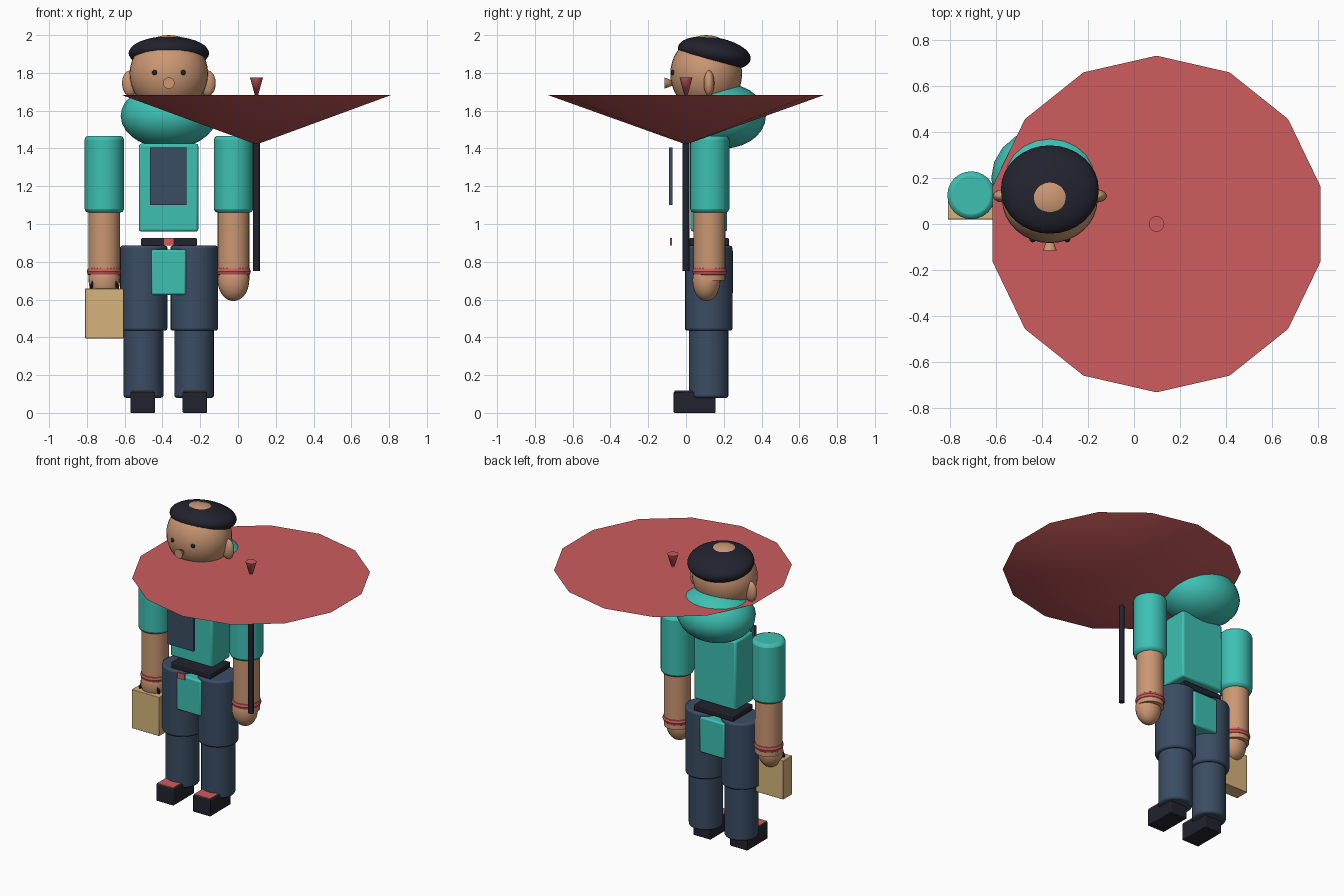
import bpy
from math import pi, radians

if "Cube" in bpy.data.objects:
    bpy.data.objects.remove(bpy.data.objects["Cube"], do_unlink=True)


def material(name, rgb):
    m = bpy.data.materials.new(name)
    m.use_nodes = True
    m.diffuse_color = (*rgb, 1)
    m.node_tree.nodes["Principled BSDF"].inputs["Base Color"].default_value = (*rgb, 1)
    return m


SKIN = material("skin", (0.60, 0.31, 0.17))
TEAL = material("teal cloth", (0.047, 0.53, 0.45))
NAVY = material("navy cloth", (0.043, 0.073, 0.125))
BLACK = material("near black", (0.016, 0.016, 0.028))
RED = material("soft red", (0.61, 0.107, 0.11))
TAN = material("tan leather", (0.68, 0.46, 0.20))

MID = -0.366   # body centre line
DEEP = 0.122   # body depth centre


def finish(name, mat, bevel=0, smooth=True):
    ob = bpy.context.object
    ob.name = name
    ob.data.materials.append(mat)
    bpy.ops.object.transform_apply(location=False, rotation=False, scale=True)
    if bevel:
        mod = ob.modifiers.new("soft edges", "BEVEL")
        mod.width = bevel
        mod.segments = 2
        mod.limit_method = "ANGLE"
        mod.angle_limit = radians(40)
    if smooth:
        bpy.ops.object.shade_smooth_by_angle(angle=radians(35))
    return ob


def box(name, mat, x, y, z, bevel=0):
    """Box from (low, high) spans along each axis."""
    spans = (x, y, z)
    bpy.ops.mesh.primitive_cube_add(size=1, location=[(a + b) / 2 for a, b in spans])
    bpy.context.object.scale = [b - a for a, b in spans]
    return finish(name, mat, bevel, smooth=bool(bevel))


def ball(name, mat, loc, radii, tilt=0, segments=32, rings=20):
    bpy.ops.mesh.primitive_uv_sphere_add(segments=segments, ring_count=rings, location=loc,
                                         rotation=(tilt, 0, 0))
    bpy.context.object.scale = radii
    ob = finish(name, mat, smooth=False)
    bpy.ops.object.shade_smooth()
    return ob


def tube(name, mat, x, y, z, radius, bevel=0, sides=24):
    bpy.ops.mesh.primitive_cylinder_add(vertices=sides, radius=radius, depth=z[1] - z[0],
                                        location=(x, y, sum(z) / 2))
    return finish(name, mat, bevel)


def cone(name, mat, loc, radius, depth, rot, sides):
    bpy.ops.mesh.primitive_cone_add(vertices=sides, radius1=radius, radius2=0, depth=depth,
                                    location=loc, rotation=rot)
    return finish(name, mat)


def ring(name, mat, loc, major, minor, rot=(0, 0, 0)):
    bpy.ops.mesh.primitive_torus_add(major_radius=major, minor_radius=minor, major_segments=28,
                                     minor_segments=10, location=loc, rotation=rot)
    return finish(name, mat)


# Head with hair ring, ears, eyes and flared nose
ball("head", SKIN, (MID, 0.107, 1.795), (0.208, 0.19, 0.205))
ball("hair", BLACK, (MID, 0.15, 1.904), (0.213, 0.195, 0.084), tilt=radians(-10))
for side, s in (("right", -1), ("left", 1)):
    ball(side + "_ear", SKIN, (MID + s * 0.205, 0.122, 1.745), (0.043, 0.028, 0.068),
         segments=20, rings=12)
    ball(side + "_eye", BLACK, (MID + s * 0.075, -0.066, 1.802), (0.014, 0.014, 0.014),
         segments=12, rings=8)
cone("nose", SKIN, (MID, -0.075, 1.746), 0.03, 0.08, (-pi / 2, 0, 0), 16)

# Hood and torso
ball("hood", TEAL, (MID, 0.20, 1.572), (0.255, 0.223, 0.172), segments=20, rings=14)
box("torso", TEAL, (-0.525, -0.21), (0.025, 0.218), (0.96, 1.425), 0.012)
box("chest_panel", NAVY, (-0.465, -0.272), (-0.09, -0.072), (1.10, 1.405))
box("belt", BLACK, (-0.513, -0.217), (0.015, 0.228), (0.885, 0.925), 0.006)
box("buckle", RED, (-0.395, -0.34), (-0.085, -0.075), (0.885, 0.925))
box("loincloth", TEAL, (-0.46, -0.275), (-0.005, 0.248), (0.625, 0.865), 0.01)

# Arms and legs
for side, s in (("right", -1), ("left", 1)):
    arm = MID + s * 0.342
    tube(side + "_sleeve", TEAL, arm, 0.125, (1.06, 1.467), 0.104, 0.02)
    tube(side + "_forearm", SKIN, arm, 0.125, (0.70, 1.07), 0.084)
    ring(side + "_cuff", RED, (arm, 0.125, 0.748), 0.066, 0.026)
    ball(side + "_hand", SKIN, (arm, 0.108, 0.70), (0.083, 0.074, 0.108), segments=24, rings=14)

    leg = MID + s * 0.134
    tube(side + "_thigh", NAVY, leg, 0.12, (0.435, 0.885), 0.126, 0.012)
    tube(side + "_shin", NAVY, leg, 0.12, (0.08, 0.46), 0.105, 0.012)
    foot = leg + s * 0.004
    box(side + "_shoe", BLACK, (foot - 0.065, foot + 0.065), (-0.065, 0.157), (0, 0.112), 0.005)
    box(side + "_shoe_top", RED, (foot - 0.06, foot + 0.06), (-0.06, 0.03), (0.111, 0.119))

# Carrying case with a thin handle
box("case", TAN, (-0.81, -0.605), (0.02, 0.115), (0.395, 0.658), 0.003)
ring("case_handle", BLACK, (-0.708, 0.065, 0.655), 0.07, 0.008, (pi / 2, 0, 0))

# Upturned parasol with pole and flared tip
PX = 0.098
tube("parasol_pole", BLACK, PX, 0, (0.75, 1.46), 0.018, sides=16)
cone("parasol_canopy", RED, (PX, 0, 1.552), 0.732, 0.262, (pi, 0, 0), 14)
cone("parasol_tip", RED, (PX, 0, 1.712), 0.034, 0.125, (pi, 0, 0), 16)
